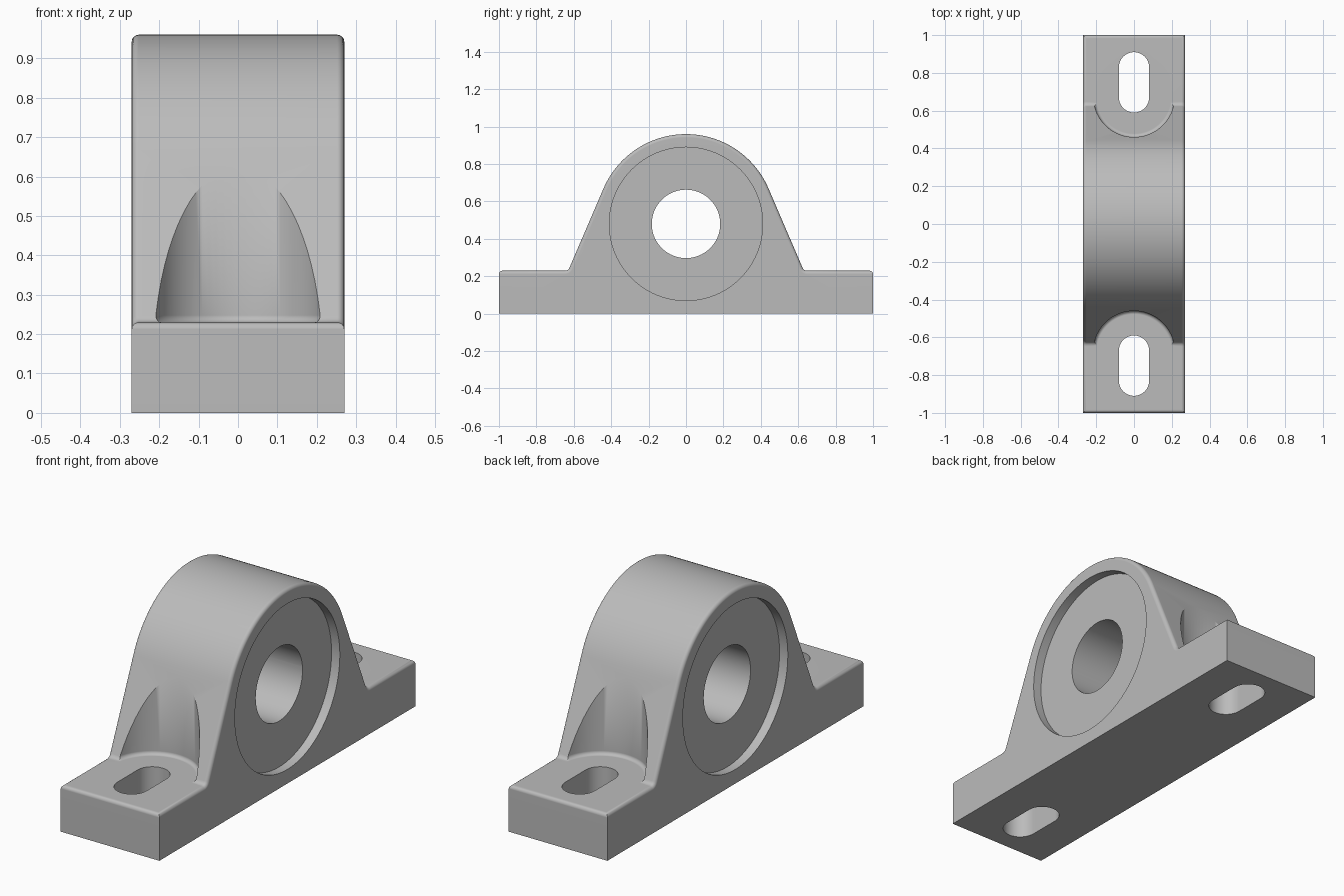
import bpy, bmesh, math
from mathutils import Vector

cube = bpy.data.objects.get("Cube")
if cube:
    bpy.data.objects.remove(cube, do_unlink=True)

HALF_W, BASE_H, R = 0.27, 0.23, 0.48
FILLET = 0.018

grey = bpy.data.materials.new("cast_grey")
grey.use_nodes = True
colour = (0.5, 0.5, 0.5, 1)
grey.diffuse_color = colour
grey.node_tree.nodes["Principled BSDF"].inputs["Base Color"].default_value = colour


def make_object(name, bm):
    bmesh.ops.recalc_face_normals(bm, faces=bm.faces)
    mesh = bpy.data.meshes.new(name)
    bm.to_mesh(mesh)
    bm.free()
    mesh.materials.append(grey)
    ob = bpy.data.objects.new(name, mesh)
    bpy.context.collection.objects.link(ob)
    return ob


def extrude(points, offset):
    """Closed prism from a list of 3D outline points."""
    bm = bmesh.new()
    face = bm.faces.new([bm.verts.new(p) for p in points])
    out = bmesh.ops.extrude_face_region(bm, geom=[face])
    verts = [g for g in out["geom"] if isinstance(g, bmesh.types.BMVert)]
    bmesh.ops.translate(bm, verts=verts, vec=offset)
    return bm


def arc(cx, cy, r, start, end, n):
    return [(cx + r * math.cos(start + (end - start) * i / n),
             cy + r * math.sin(start + (end - start) * i / n)) for i in range(n + 1)]


# Side outline: base, filleted foot, tangent flank, round crown
foot = Vector((0.63, BASE_H))
rel = foot - Vector((0, R))
tangent = math.atan2(rel.y, rel.x) + math.acos(R / rel.length)
crown = arc(0, R, R, tangent, math.pi / 2, 28)
a = foot + Vector((FILLET, 0))
b = foot + (Vector(crown[0]) - foot).normalized() * FILLET
bend = [tuple(a * (1 - t) ** 2 + foot * 2 * t * (1 - t) + b * t * t)
        for t in (0, 0.25, 0.5, 0.75, 1)]
half = [(1, 0), (1, BASE_H)] + bend + crown
outline = half + [(-y, z) for y, z in reversed(half[:-1])]

# Housing body with rounded upper edges
bm = extrude([(-HALF_W, y, z) for y, z in outline], (2 * HALF_W, 0, 0))
rounded = []
for e in bm.edges:
    v, w = e.verts
    upper = min(v.co.z, w.co.z) > BASE_H - 0.01
    on_side = abs(v.co.x - w.co.x) < 0.001
    at_end = min(abs(v.co.y), abs(w.co.y)) > 0.99
    if upper and (on_side or at_end):
        rounded.append(e)
bmesh.ops.bevel(bm, geom=rounded, offset=FILLET, segments=4, profile=0.5, affect='EDGES')
body = make_object("bearing_housing", bm)
cutters = []


def cut(name, bm):
    tool = make_object(name, bm)
    tool.hide_render = True
    mod = body.modifiers.new(name, 'BOOLEAN')
    mod.operation, mod.solver, mod.object = 'DIFFERENCE', 'EXACT', tool
    cutters.append(tool)


def disc_x(r, x0, x1, n):
    ring = arc(0, R, r, 0, 2 * math.pi, n)[:-1]
    return extrude([(x0, y, z) for y, z in ring], (x1 - x0, 0, 0))


# Bore and the shallow recess on each side
cut("bore_cutter", disc_x(0.183, -0.5, 0.5, 64))
for s in (-1, 1):
    cut("recess_cutter", disc_x(0.41, s * (HALF_W - 0.045), s * 0.4, 96))

for s in (-1, 1):
    # Bolt slot through the foot
    slot = (arc(0, 0.83, 0.08, 0, math.pi, 16)
            + arc(0, 0.67, 0.08, math.pi, 2 * math.pi, 16))
    cut("slot_cutter", extrude([(x, s * y, -0.1) for x, y in slot], (0, 0, 0.5)))
    # Upright scoop in the flank, with a filleted floor
    ring = arc(0, s * 0.675, 0.215, 0, 2 * math.pi, 72)[:-1]
    floor = BASE_H - 0.0001
    bm = extrude([(x, y, floor) for x, y in ring], (0, 0, 1))
    rim = [e for e in bm.edges if max(v.co.z for v in e.verts) < floor + 0.01]
    bmesh.ops.bevel(bm, geom=rim, offset=FILLET, segments=4, profile=0.5, affect='EDGES')
    cut("scoop_cutter", bm)

# Bake the cuts and remove the helpers
depsgraph = bpy.context.evaluated_depsgraph_get()
mesh = bpy.data.meshes.new_from_object(body.evaluated_get(depsgraph))
body.modifiers.clear()
body.data = mesh
for tool in cutters:
    bpy.data.objects.remove(tool, do_unlink=True)

# Smooth curves, crisp edges, flat faces kept flat
bpy.ops.object.select_all(action='DESELECT')
body.select_set(True)
bpy.context.view_layer.objects.active = body
bpy.ops.object.shade_smooth_by_angle(angle=math.radians(32))
weighted = body.modifiers.new("flat_face_normals", 'WEIGHTED_NORMAL')
weighted.keep_sharp = True
